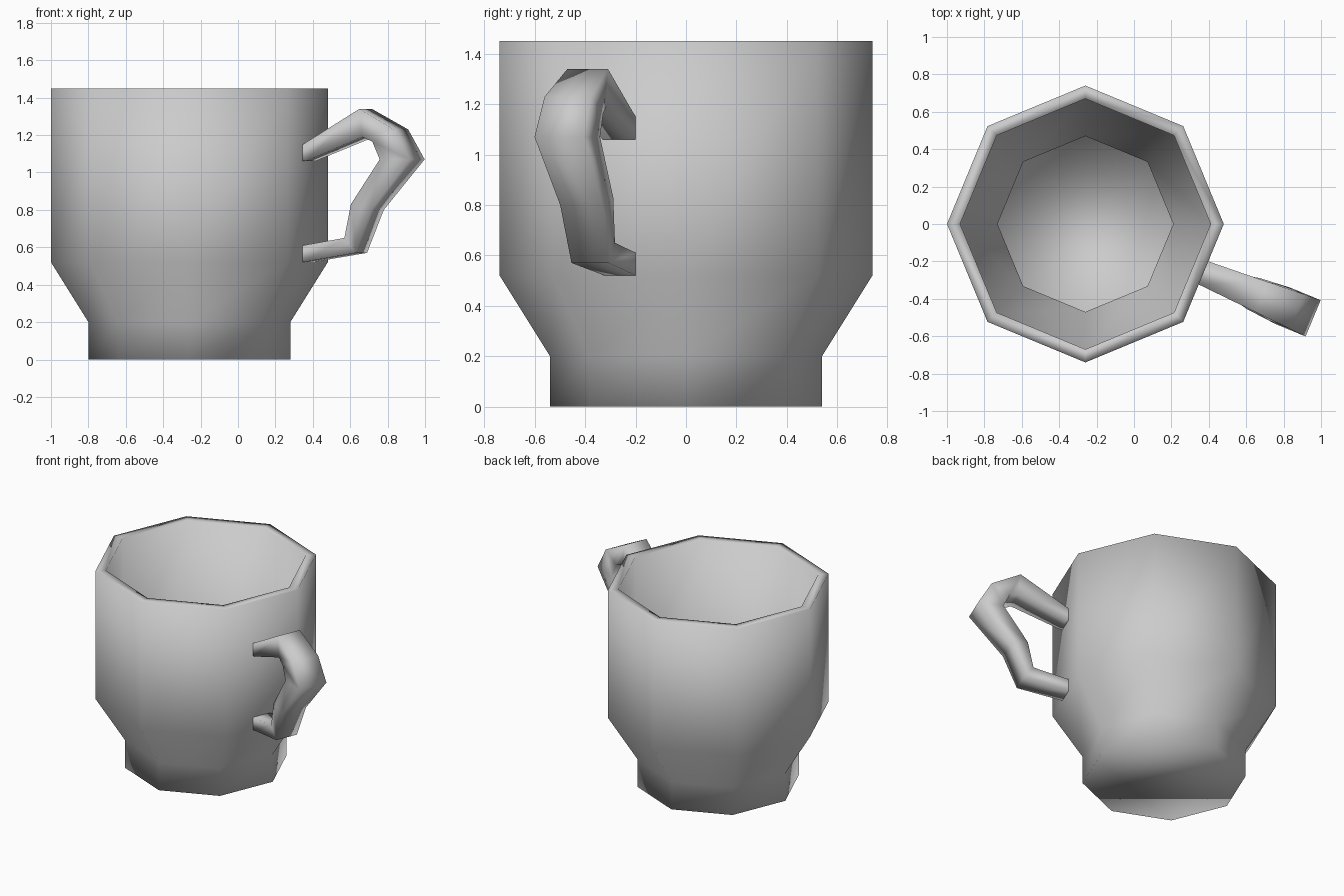
import bpy, bmesh
from math import cos, sin, pi, radians

if "Cube" in bpy.data.objects:
    bpy.data.objects.remove(bpy.data.objects["Cube"])

CX = -0.26  # cup axis, offset so cup and handle together are centred


def finish(name, bm):
    bmesh.ops.recalc_face_normals(bm, faces=bm.faces[:])
    mesh = bpy.data.meshes.new(name)
    bm.to_mesh(mesh)
    bm.free()
    for p in mesh.polygons:
        p.use_smooth = True
    obj = bpy.data.objects.new(name, mesh)
    bpy.context.collection.objects.link(obj)
    return obj


def loft(name, rings):
    """Skin a list of vertex rings and cap both ends."""
    bm = bmesh.new()
    loops = [[bm.verts.new(p) for p in ring] for ring in rings]
    n = len(loops[0])
    for a, b in zip(loops, loops[1:]):
        for i in range(n):
            j = (i + 1) % n
            bm.faces.new((a[i], a[j], b[j], b[i]))
    bm.faces.new(loops[0])
    bm.faces.new(loops[-1])
    return finish(name, bm)


# Cup: octagonal profile (radius, z), outside from the base up, then inside down
profile = [(0.54, 0), (0.54, 0.20), (0.74, 0.52), (0.74, 1.45),
           (0.67, 1.45), (0.67, 0.54), (0.47, 0.22), (0.47, 0.07)]
loft("cup_body", [[(CX + r * cos(i * pi / 4), r * sin(i * pi / 4), z)
                   for i in range(8)] for r, z in profile])

# Handle: square tube in a vertical plane through the cup axis
# stations: outer (s, z), inner (s, z), half width
ANG = radians(-22.5)
stations = [
    (0.64, 1.15, 0.64, 1.06, 0.067),
    (0.684, 1.15, 0.70, 1.06, 0.067),
    (1.02, 1.34, 1.035, 1.19, 0.087),
    (1.225, 1.23, 1.10, 1.165, 0.10),
    (1.318, 1.07, 1.145, 1.07, 0.105),
    (1.088, 0.80, 0.972, 0.83, 0.09),
    (0.995, 0.57, 0.93, 0.65, 0.08),
    (0.684, 0.52, 0.684, 0.61, 0.067),
    (0.64, 0.52, 0.64, 0.61, 0.067),
]


def place(s, t, z):
    return (CX + s * cos(ANG) - t * sin(ANG), s * sin(ANG) + t * cos(ANG), z)


loft("handle", [[place(so, -h, zo), place(so, h, zo),
                 place(si, h, zi), place(si, -h, zi)]
                for so, zo, si, zi, h in stations])
